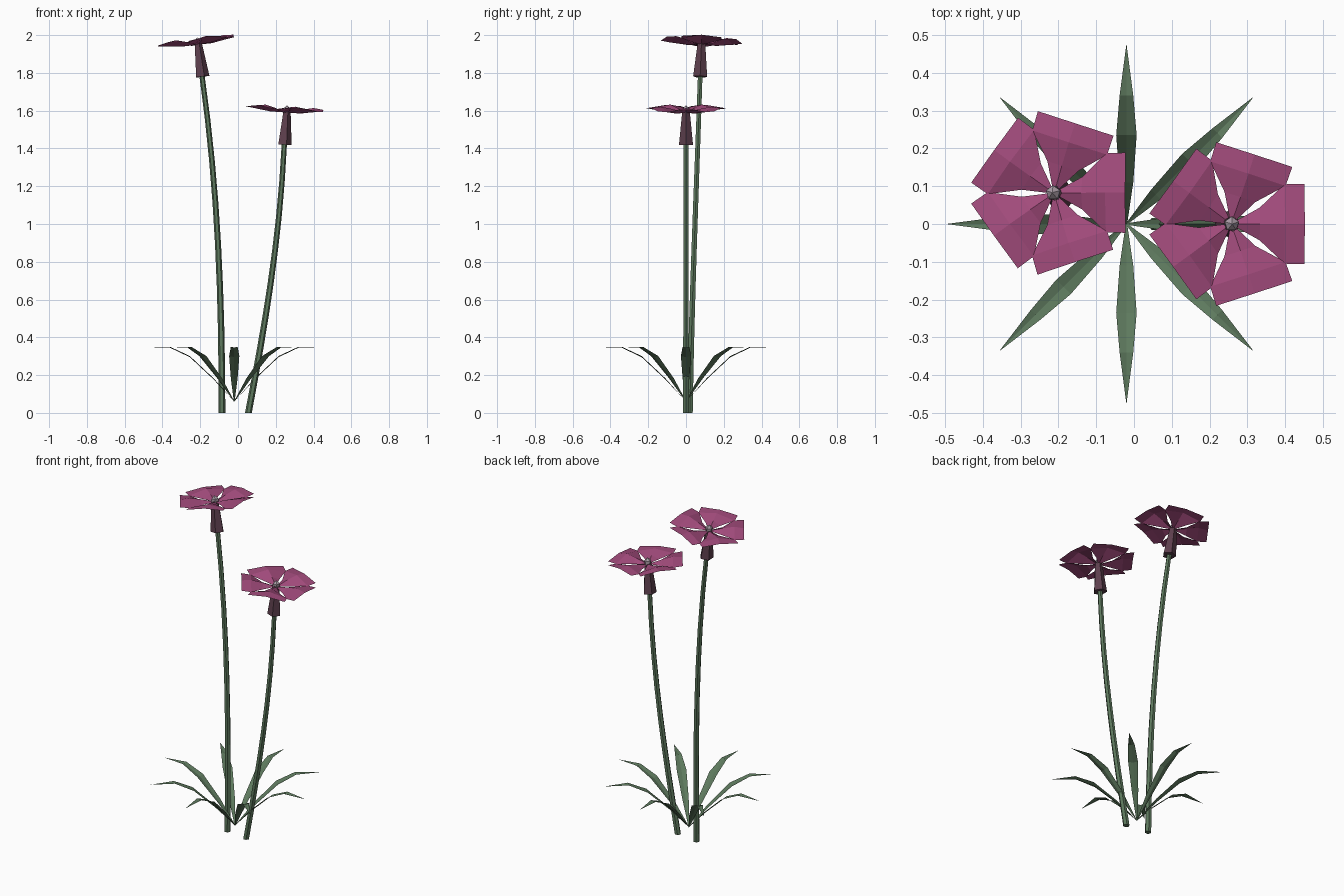
import bpy, math
from mathutils import Vector, Matrix

if "Cube" in bpy.data.objects:
    bpy.data.objects.remove(bpy.data.objects["Cube"])


def material(name, rgb):
    m = bpy.data.materials.new(name)
    m.diffuse_color = (*rgb, 1)
    m.use_nodes = True
    m.node_tree.nodes["Principled BSDF"].inputs["Base Color"].default_value = m.diffuse_color
    return m


PINK = material("petal_pink", (0.36, 0.07, 0.20))
GREEN = material("leaf_green", (0.11, 0.19, 0.11))
PLUM = material("calyx_plum", (0.11, 0.05, 0.075))
PALE = material("pistil_grey", (0.40, 0.33, 0.38))


def make(name, verts, faces, mat):
    me = bpy.data.meshes.new(name)
    me.from_pydata([tuple(v) for v in verts], [], faces)
    me.materials.append(mat)
    ob = bpy.data.objects.new(name, me)
    bpy.context.collection.objects.link(ob)
    return ob


def tube(name, rings, sides, mat, base=Matrix()):
    """Capped tube through (centre, radius) rings, placed by a matrix."""
    verts = [base @ (Vector(c) + Vector((r * math.cos(2 * math.pi * k / sides),
                                         r * math.sin(2 * math.pi * k / sides), 0)))
             for c, r in rings for k in range(sides)]
    faces = [list(range(sides))[::-1]]
    for i in range(len(rings) - 1):
        for k in range(sides):
            a, b = i * sides + k, i * sides + (k + 1) % sides
            faces.append((a, b, b + sides, a + sides))
    faces.append([(len(rings) - 1) * sides + k for k in range(sides)])
    return make(name, verts, faces, mat)


def blades(name, rows, count, mat, base):
    """Ring of creased blades; rows are (distance, half width, mid z, edge z)."""
    verts, faces = [], []
    for n in range(count):
        spin = base @ Matrix.Rotation(2 * math.pi * n / count, 4, 'Z')
        start = len(verts)
        for r, w, zm, ze in rows:
            verts += [spin @ Vector(p) for p in ((r, -w, ze), (r, 0, zm), (r, w, ze))]
        for i in range(len(rows) - 1):
            for k in range(2):
                a = start + i * 3 + k
                faces.append((a, a + 3, a + 4, a + 1))
    return make(name, verts, faces, mat)


def bezier(p, t):
    a, b, c, d = (Vector(q) for q in p)
    s = 1 - t
    return a * s**3 + b * 3 * s * s * t + c * 3 * s * t * t + d * t**3


PETAL = [(0.008, 0.006, -0.012, -0.012), (0.075, 0.043, 0.008, -0.012),
         (0.14, 0.105, 0.022, 0.0), (0.193, 0.106, 0.016, 0.006)]


def flower(tag, path, head):
    # stem
    rings = [(bezier(path, i / 8), 0.018 - 0.004 * i / 8) for i in range(9)]
    tube(tag + "_stem", rings, 6, GREEN)
    # flower head leans along the end of the stem
    foot, head = Vector(path[3]), Vector(head)
    axis = head - foot
    lean = Vector((0, 0, 1)).rotation_difference(axis).to_matrix().to_4x4()
    tube(tag + "_calyx", [((0, 0, 0), 0.039), ((0, 0, axis.length - 0.005), 0.021)], 5, PLUM,
         Matrix.Translation(foot) @ lean)
    top = Matrix.Translation(head) @ lean
    blades(tag + "_petals", PETAL, 5, PINK, top)
    tube(tag + "_pistil", [((0, 0, -0.015), 0.02), ((0, 0, 0.008), 0.02), ((0, 0, 0.025), 0.001)],
         5, PALE, top @ Matrix.Rotation(math.radians(18), 4, 'Z'))


flower("tall", [(-0.085, 0.02, 0), (-0.085, 0.03, 0.6), (-0.105, 0.055, 1.18), (-0.19, 0.075, 1.78)],
       (-0.213, 0.082, 1.962))
flower("short", [(0.055, 0, 0), (0.14, 0, 0.45), (0.22, 0, 0.9), (0.245, 0, 1.42)],
       (0.258, 0, 1.602))

# rosette of leaves
LEAF = [(0, 0.002, 0.06, 0.06), (0.11, 0.018, 0.178, 0.184), (0.235, 0.027, 0.295, 0.301),
        (0.34, 0.018, 0.345, 0.35), (0.473, 0.0005, 0.346, 0.346)]
blades("leaves", LEAF, 8, GREEN, Matrix.Translation((-0.02, 0, 0)))
